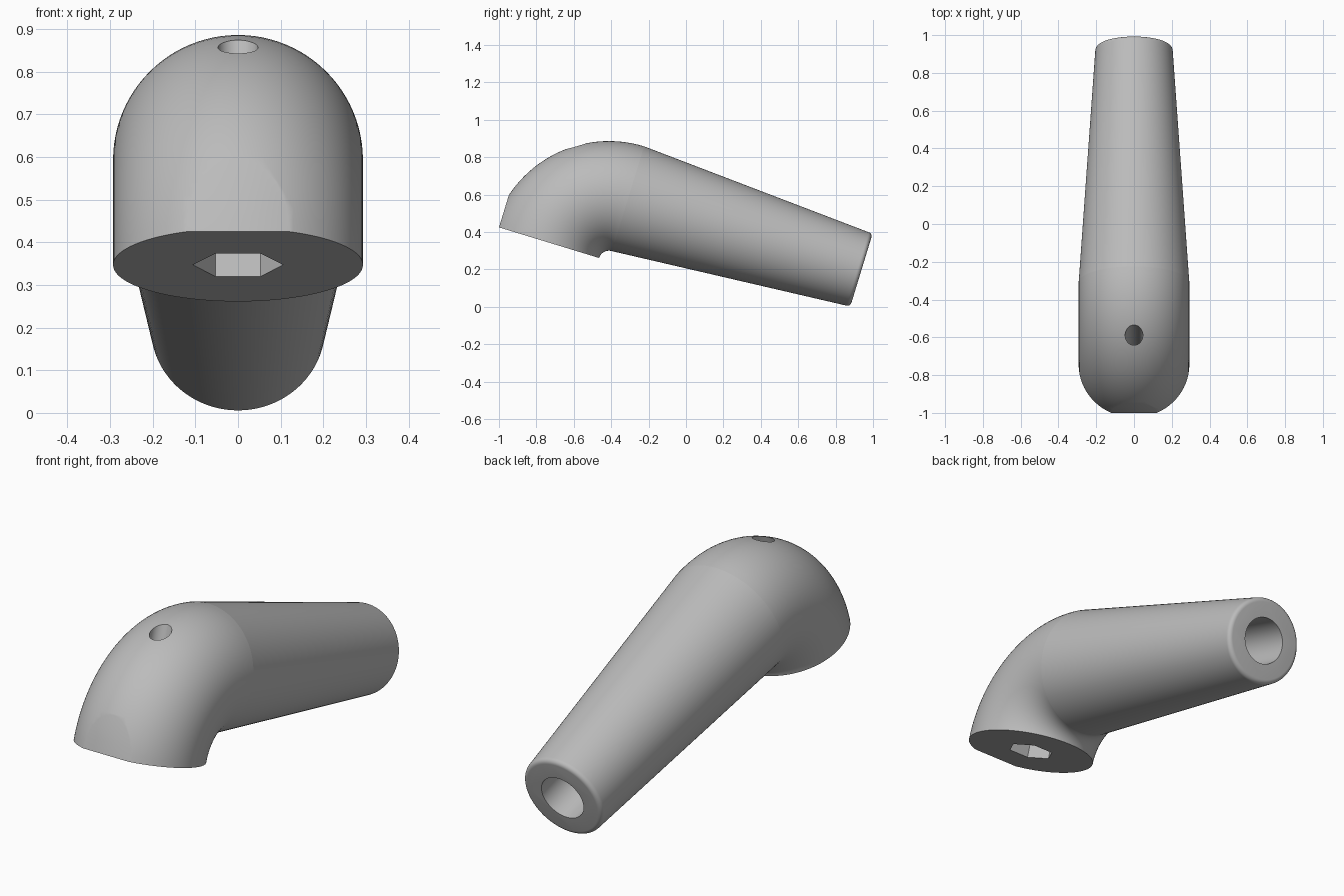
import bpy, bmesh
from math import sin, cos, pi, radians
from mathutils import Matrix

if "Cube" in bpy.data.objects:
    bpy.data.objects.remove(bpy.data.objects["Cube"])

# Working frame: y runs along the grip, z across it; origin at the seam
FRAME = Matrix.Translation((0, -0.31, 0.578)) @ Matrix.Rotation(radians(-17), 4, 'X')
BEND, TUBE, END, LENGTH = 0.348, 0.293, 0.205, 1.305

grey = bpy.data.materials.new("plain grey")
grey.use_nodes = True
grey.diffuse_color = (0.5, 0.5, 0.5, 1)
grey.node_tree.nodes["Principled BSDF"].inputs["Base Color"].default_value = (0.5, 0.5, 0.5, 1)


def loft(name, rings, sides=96, flat=None):
    """Closed skin through rings of (y, z, tilt, radius), optionally trimmed at y = flat."""
    bm = bmesh.new()
    loops = []
    for y, z, tilt, r in rings:
        angles = [2 * pi * i / sides for i in range(sides)]
        loops.append([bm.verts.new((r * cos(a), y - r * sin(a) * sin(tilt),
                                    z + r * sin(a) * cos(tilt))) for a in angles])
    for a, b in zip(loops, loops[1:]):
        for i in range(sides):
            j = (i + 1) % sides
            bm.faces.new((a[i], a[j], b[j], b[i]))
    bm.faces.new(loops[0])
    bm.faces.new(loops[-1])
    if flat is not None:
        cut = bmesh.ops.bisect_plane(bm, geom=bm.verts[:] + bm.edges[:] + bm.faces[:],
                                     plane_co=(0, flat, 0), plane_no=(0, -1, 0), clear_outer=True)
        edges = [e for e in cut["geom_cut"] if isinstance(e, bmesh.types.BMEdge)]
        bmesh.ops.edgenet_fill(bm, edges=edges)
    bmesh.ops.recalc_face_normals(bm, faces=bm.faces[:])
    mesh = bpy.data.meshes.new(name)
    bm.to_mesh(mesh)
    bm.free()
    mesh.materials.append(grey)
    obj = bpy.data.objects.new(name, mesh)
    obj.matrix_world = FRAME
    bpy.context.collection.objects.link(obj)
    return obj


def finish(obj, cutters):
    """Drill the cutters out, then smooth the curved faces."""
    bpy.ops.object.select_all(action='DESELECT')
    obj.select_set(True)
    bpy.context.view_layer.objects.active = obj
    for cutter in cutters:
        mod = obj.modifiers.new("drill", 'BOOLEAN')
        mod.operation, mod.solver, mod.object = 'DIFFERENCE', 'EXACT', cutter
        bpy.ops.object.modifier_apply(modifier=mod.name)
        bpy.data.objects.remove(cutter)
    bpy.ops.object.shade_smooth_by_angle(angle=radians(30))


# Elbow: quarter bend with a small flat on its nose
steps = 32
bend = []
for k in range(steps + 1):
    t = pi / 2 * k / steps
    bend.append((-BEND * sin(t), BEND * (cos(t) - 1), t, TUBE))
elbow = loft("elbow_head", bend, flat=-0.615)

# Screw hole through the elbow, with a hexagonal nut pocket below
screw = loft("screw_cutter", [(-BEND, z, pi / 2, 0.047) for z in (-0.5, 0.5)], sides=32)
pocket = loft("nut_cutter", [(-BEND, z, pi / 2, 0.106) for z in (-0.5, -BEND + 0.2)], sides=6)
finish(elbow, [screw, pocket])

# Grip: taper with a rounded rim at the far end
fillet = 0.022
taper = [(0, 0, 0, TUBE)]
for k in range(7):
    a = pi / 2 * k / 6
    taper.append((LENGTH - fillet + fillet * sin(a), 0, 0, END - fillet + fillet * cos(a)))
grip = loft("tapered_grip", taper)

# Round bore in the grip end
bore = loft("bore_cutter", [(y, 0, 0, 0.11) for y in (0.5, LENGTH + 0.1)], sides=48)
finish(grip, [bore])
